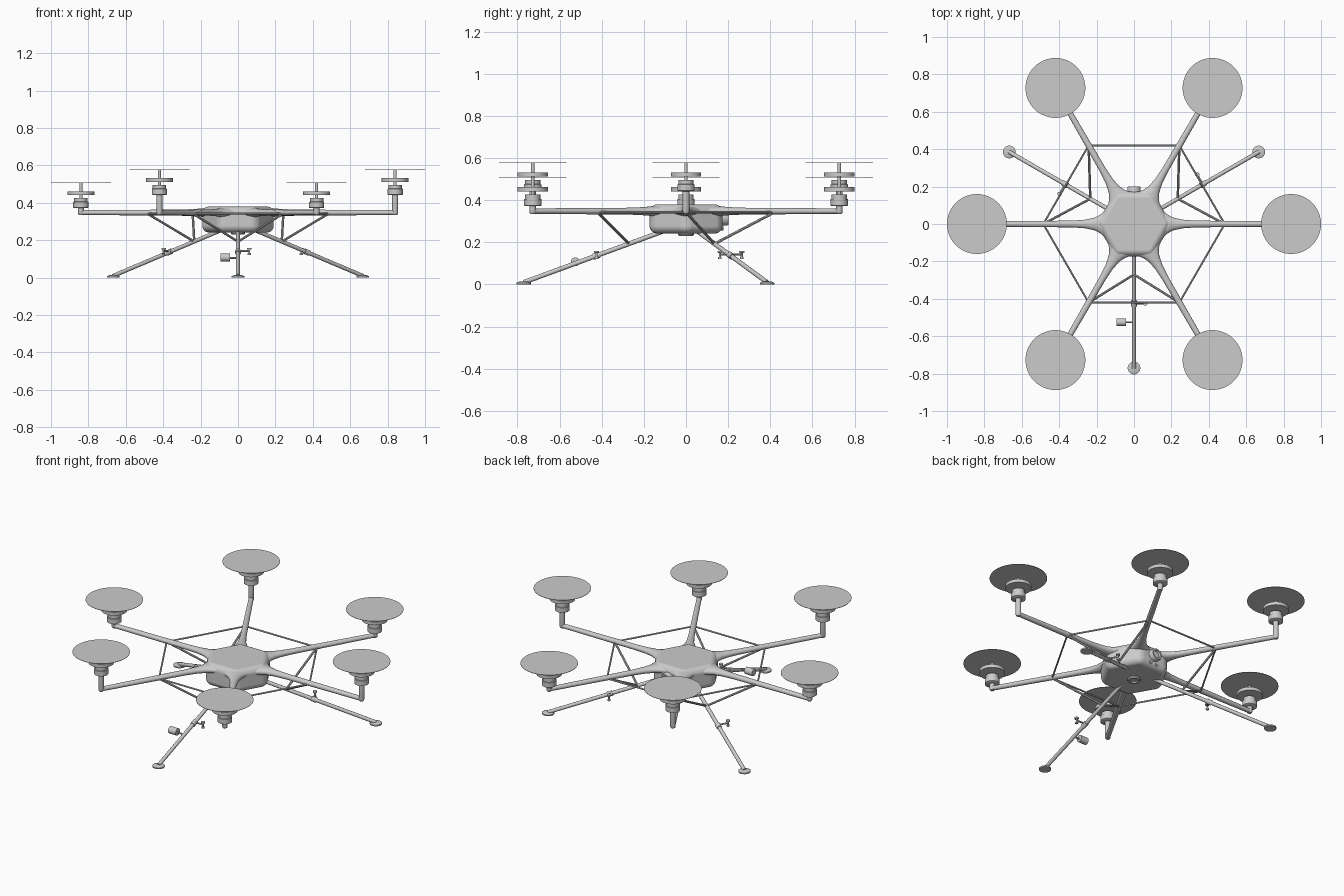
import bpy
import bmesh
from math import cos, sin, pi, radians
from mathutils import Vector, Matrix

cube = bpy.data.objects.get("Cube")
if cube:
    bpy.data.objects.remove(cube)

grey = bpy.data.materials.new("plain_grey")
grey.use_nodes = True
tone = (0.6, 0.6, 0.6, 1)
grey.diffuse_color = tone
grey.node_tree.nodes["Principled BSDF"].inputs["Base Color"].default_value = tone


def loft(name, sections, place=Matrix(), sides=20, smooth=True):
    """Skin elliptical sections (height, half_width_x, half_width_y) along local z."""
    bm = bmesh.new()
    rings = []
    for h, a, b in sections:
        angles = [2 * pi * i / sides for i in range(sides)]
        rings.append([bm.verts.new((a * cos(t), b * sin(t), h)) for t in angles])
    for low, high in zip(rings, rings[1:]):
        for i in range(sides):
            j = (i + 1) % sides
            bm.faces.new((low[i], low[j], high[j], high[i]))
    bm.faces.new(rings[0][::-1])
    bm.faces.new(rings[-1])
    bm.transform(place)
    bmesh.ops.recalc_face_normals(bm, faces=bm.faces)
    mesh = bpy.data.meshes.new(name)
    bm.to_mesh(mesh)
    bm.free()
    mesh.materials.append(grey)
    ob = bpy.data.objects.new(name, mesh)
    bpy.context.collection.objects.link(ob)
    if smooth:
        bpy.ops.object.select_all(action='DESELECT')
        bpy.context.view_layer.objects.active = ob
        ob.select_set(True)
        bpy.ops.object.shade_smooth_by_angle(angle=radians(35))
    return ob


def tube(name, start, end, radius, sides=12):
    start, end = Vector(start), Vector(end)
    way = end - start
    place = Matrix.Translation(start) @ way.to_track_quat('Z', 'Y').to_matrix().to_4x4()
    return loft(name, [(0, radius, radius), (way.length, radius, radius)], place, sides)


def turned(name, profile, x, y, sides=32):
    """Upright turned part from (z, radius) pairs."""
    return loft(name, [(z, r, r) for z, r in profile], Matrix.Translation((x, y, 0)), sides)


def polar(angle, r, z, side=0):
    a = radians(angle)
    return Vector((r * cos(a) - side * sin(a), r * sin(a) + side * cos(a), z))


# Rounded hexagonal hull
hull = loft("body", [(0.242, 0.2, 0.2), (0.38, 0.2, 0.2)], sides=6, smooth=False)
bevel = hull.modifiers.new("rounding", 'BEVEL')
bevel.width = 0.035
bevel.segments = 5
bevel.limit_method = 'ANGLE'
for face in hull.data.polygons:
    face.use_smooth = True
bevel.harden_normals = True

# Belly sensor and rear lens, each a rim with a recessed centre
rim = [(0, 1), (0.016, 1), (0.022, 0.88), (0.022, 0.65), (0.014, 0.6)]
belly = Matrix.Translation((0, 0, 0.252)) @ Matrix.Rotation(pi, 4, 'X')
loft("belly_sensor", [(h, r * 0.037, r * 0.037) for h, r in rim], belly, 28)
rear = Matrix.Translation((0, 0.168, 0.315)) @ Matrix.Rotation(-pi / 2, 4, 'X')
loft("rear_lens", [(h * 1.5, r * 0.036, r * 0.036) for h, r in rim], rear, 28)
for x in (-0.022, 0.022):
    tube("rear_port", (x, 0.16, 0.267), (x, 0.178, 0.267), 0.011, 4)

# Arms flare into the hull; rotors alternate between high and low
ARM_Z, SPAN, BRACE = 0.348, 0.84, 0.485
flare = [(0.1, 0.027, 0.11), (0.15, 0.026, 0.075), (0.18, 0.024, 0.05),
         (0.21, 0.021, 0.034), (0.26, 0.018, 0.023), (0.33, 0.016, 0.018),
         (SPAN, 0.013, 0.014)]
for n in range(6):
    angle = 60 * n
    lift = 0.07 if n % 2 == 0 else 0
    place = (Matrix.Translation((0, 0, ARM_Z)) @ Matrix.Rotation(radians(angle), 4, 'Z')
             @ Matrix.Rotation(pi / 2, 4, 'Y'))
    loft("arm", flare, place)
    x, y, _ = polar(angle, SPAN, 0)
    post = [(0.334, 0.009), (0.339, 0.014), (0.348, 0.016), (0.38 + lift, 0.016)]
    turned("rotor_post", post, x, y, 16)
    motor = [(0.372, 0.036), (0.375, 0.041), (0.405, 0.041), (0.406, 0.036), (0.426, 0.036)]
    turned("motor", [(z + lift, r) for z, r in motor], x, y)
    turned("rotor_shaft", [(0.42 + lift, 0.008), (0.506 + lift, 0.008)], x, y, 12)
    turned("rotor_hub", [(0.442 + lift, 0.072), (0.462 + lift, 0.072)], x, y)
    turned("rotor_disc", [(0.506 + lift, 0.16), (0.508 + lift, 0.16)], x, y, 64)
    # Hexagonal ring of bracing rods between the arms
    tube("ring_rod", polar(angle, BRACE, 0.343), polar(angle + 60, BRACE, 0.343), 0.005, 8)

# Tripod legs with feet, struts and a clip
for angle in (30, 150, 270):
    tube("leg", polar(angle, 0.11, 0.252), polar(angle, 0.77, 0.01), 0.011)
    foot = polar(angle, 0.77, 0)
    turned("foot", [(0, 0.034), (0.008, 0.034), (0.013, 0.022)], foot.x, foot.y)
    for turn in (-30, 30):
        tube("strut", polar(angle, 0.27, 0.193), polar(angle + turn, BRACE, 0.343), 0.0065, 8)
    tube("leg_collar", polar(angle, 0.41, 0.142), polar(angle, 0.44, 0.131), 0.015)
    tube("clip_arm", polar(angle, 0.425, 0.142), polar(angle, 0.425, 0.142, 0.06), 0.005, 8)
    tip = polar(angle, 0.425, 0, 0.06)
    clip = [(0.122, 0.009), (0.13, 0.009), (0.131, 0.005), (0.15, 0.005),
            (0.151, 0.012), (0.16, 0.012)]
    turned("clip", clip, tip.x, tip.y, 16)

# Camera pod hung beside the front leg
tube("camera_mount", (0, -0.525, 0.105), (-0.05, -0.525, 0.105), 0.005, 8)
tube("camera_pod", (-0.042, -0.525, 0.108), (-0.094, -0.525, 0.108), 0.021, 24)
